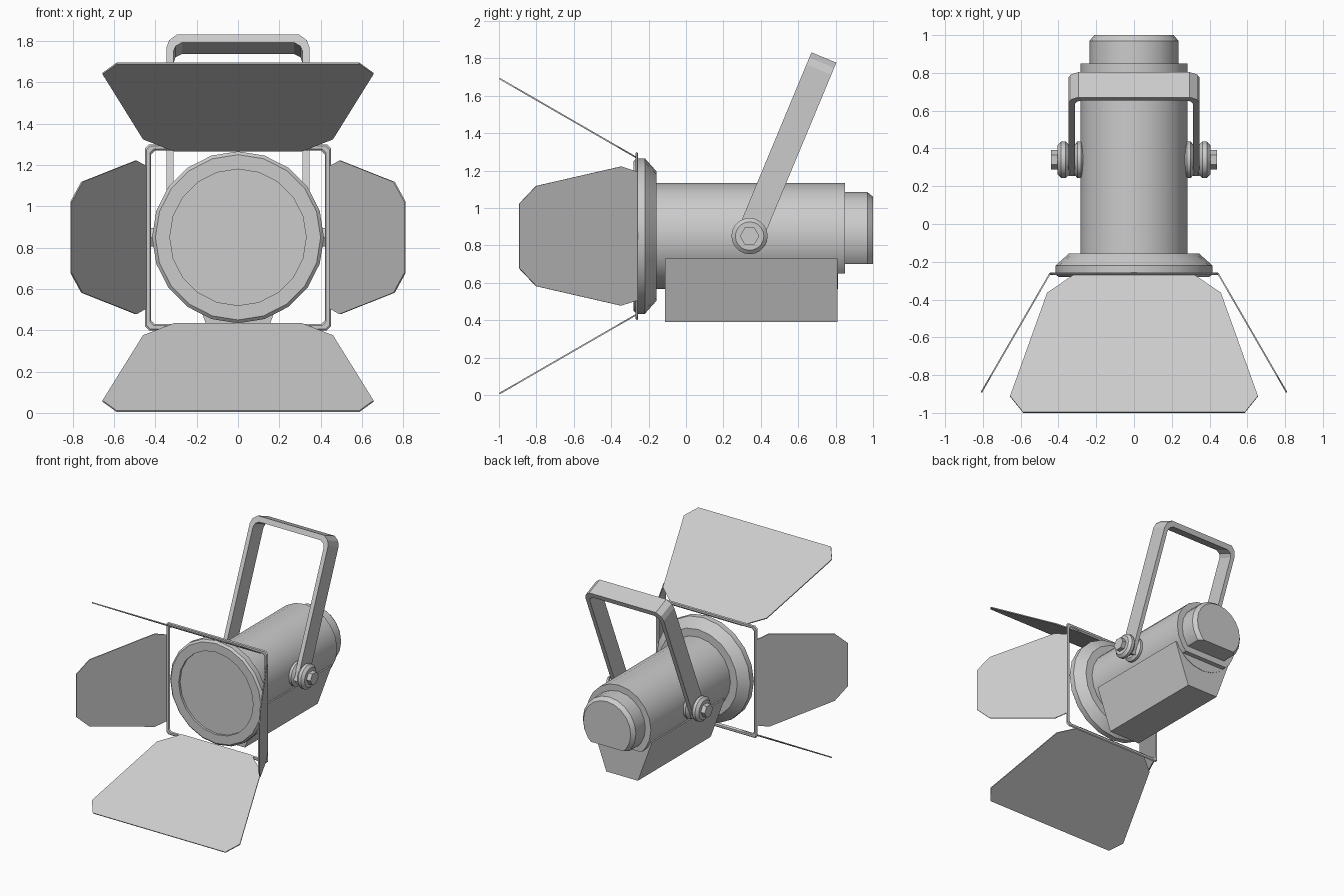
import bpy, bmesh
from math import sin, cos, pi, radians
from mathutils import Matrix, Vector

if "Cube" in bpy.data.objects:
    bpy.data.objects.remove(bpy.data.objects["Cube"])

ZC = 0.85        # height of the lamp axis
SIDES = 20


def finish(name, bm, smooth=True):
    bmesh.ops.recalc_face_normals(bm, faces=bm.faces)
    me = bpy.data.meshes.new(name)
    bm.to_mesh(me)
    bm.free()
    ob = bpy.data.objects.new(name, me)
    bpy.context.collection.objects.link(ob)
    if smooth:
        bpy.ops.object.select_all(action='DESELECT')
        ob.select_set(True)
        bpy.context.view_layer.objects.active = ob
        bpy.ops.object.shade_smooth_by_angle(angle=radians(30))
    return ob


def loft(loops, closed=False):
    """Skin a series of equal-length point loops; cap the ends unless closed."""
    bm = bmesh.new()
    rings = [[bm.verts.new(p) for p in lp] for lp in loops]
    pairs = list(zip(rings, rings[1:]))
    if closed:
        pairs.append((rings[-1], rings[0]))
    else:
        bm.faces.new(rings[0])
        bm.faces.new(rings[-1])
    n = len(rings[0])
    for a, b in pairs:
        for i in range(n):
            j = (i + 1) % n
            bm.faces.new((a[i], a[j], b[j], b[i]))
    return bm


def lathe(name, profile, axis='Y', centre=(0, 0, ZC), sides=SIDES, cut_z=None):
    """Turn (radius, position) points around a y or x axis, optionally cut flat below."""
    def pt(r, p, a):
        if axis == 'Y':
            return Vector((r * cos(a), p, r * sin(a))) + Vector(centre)
        return Vector((p, r * cos(a), r * sin(a))) + Vector(centre)
    bm = loft([[pt(r, p, 2 * pi * i / sides) for i in range(sides)] for r, p in profile])
    if cut_z is not None:
        bmesh.ops.bisect_plane(bm, geom=bm.verts[:] + bm.edges[:] + bm.faces[:],
                               plane_co=(0, 0, cut_z), plane_no=(0, 0, 1), clear_inner=True)
        bmesh.ops.holes_fill(bm, edges=[e for e in bm.edges if e.is_boundary], sides=0)
    return finish(name, bm, sides > 6)


def prism(name, pts, frame, depth):
    """Extrude a 2D outline by +-depth/2 along local z, then place it with a matrix."""
    bm = loft([[frame @ Vector((x, y, s * depth / 2)) for x, y in pts] for s in (-1, 1)])
    return finish(name, bm, False)


def axes(x, y, z, origin):
    m = Matrix((x, y, z)).transposed().to_4x4()
    m.translation = origin
    return m


# Lamp housing along y
lathe("lens_ring", [(0.33, -0.262), (0.33, -0.28), (0.40, -0.28), (0.416, -0.265),
                    (0.416, -0.22), (0.345, -0.157)])
lathe("body_tube", [(0.284, -0.17), (0.284, 0.812)])
lathe("rear_collar", [(0.284, 0.80), (0.284, 0.85)], cut_z=0.65)
lathe("rear_cap", [(0.235, 0.84), (0.235, 0.97), (0.21, 1.0)], cut_z=0.70)

# Tapered box under the body
prism("lower_housing", [(-0.265, 0.73), (0.265, 0.73), (0.14, 0.39), (-0.14, 0.39)],
      axes((1, 0, 0), (0, 0, 1), (0, 1, 0), (0, 0.348, 0)), 0.922)


# Square door frame with clipped corners
def square(h, y, c=0.018):
    pts = []
    for sx, sz in ((1, 1), (-1, 1), (-1, -1), (1, -1)):
        pair = [(sx * h, y, ZC + sz * (h - c)), (sx * (h - c), y, ZC + sz * h)]
        pts += pair if sx * sz > 0 else pair[::-1]
    return pts


section = [(0.45, -0.263), (0.443, -0.27), (0.427, -0.27),
           (0.42, -0.263), (0.427, -0.256), (0.443, -0.256)]
finish("door_frame", loft([square(h, y) for h, y in section], closed=True), False)


# Four barn doors, splayed 30 degrees
def outline(half):
    return half + [(-u, v) for u, v in reversed(half)]


wide = outline([(0.31, 0), (0.46, 0.117), (0.656, 0.748), (0.587, 0.847)])
narrow = outline([(0.345, 0), (0.372, 0.096), (0.268, 0.62), (0.172, 0.725)])
C, S = cos(pi / 6), 0.5
for s, tag in ((1, "top"), (-1, "bottom")):
    prism(tag + "_door", wide,
          axes((1, 0, 0), (0, -C, s * S), (0, S, s * C), (0, -0.264, ZC + s * 0.419)), 0.008)
for s, tag in ((1, "right"), (-1, "left")):
    prism(tag + "_door", narrow,
          axes((0, 0, 1), (s * S, -C, 0), (s * C, S, 0), (s * 0.446, -0.264, ZC)), 0.008)

# Tilted hanging yoke
PIVOT = Vector((0, 0.34, ZC))
T, H = radians(22.6), 1.034
outer = [(0.347, -0.05), (0.347, H - 0.07), (0.333, H - 0.03), (0.295, H)]
inner = [(-0.27, H - 0.042), (-0.302, H - 0.06), (-0.313, H - 0.09), (-0.313, -0.05)]
yoke = outer + [(-x, y) for x, y in reversed(outer)]
yoke += [(x, y) for x, y in reversed(inner)] + [(-x, y) for x, y in inner]
prism("yoke", yoke, axes((1, 0, 0), (0, sin(T), cos(T)), (0, -cos(T), sin(T)), PIVOT), 0.144)

# Pivot washers, knobs and hex bolts on both sides
for s, tag in ((1, "right"), (-1, "left")):
    for part, prof, n in (
            ("pivot_washer", [(0.08, 0.265), (0.097, 0.28), (0.097, 0.30), (0.075, 0.318)], SIDES),
            ("pivot_knob", [(0.075, 0.34), (0.097, 0.362), (0.097, 0.386), (0.076, 0.405)], SIDES),
            ("hex_bolt", [(0.052, 0.40), (0.052, 0.44)], 6)):
        lathe(f"{tag}_{part}", [(r, s * p) for r, p in prof], 'X', PIVOT, n)
